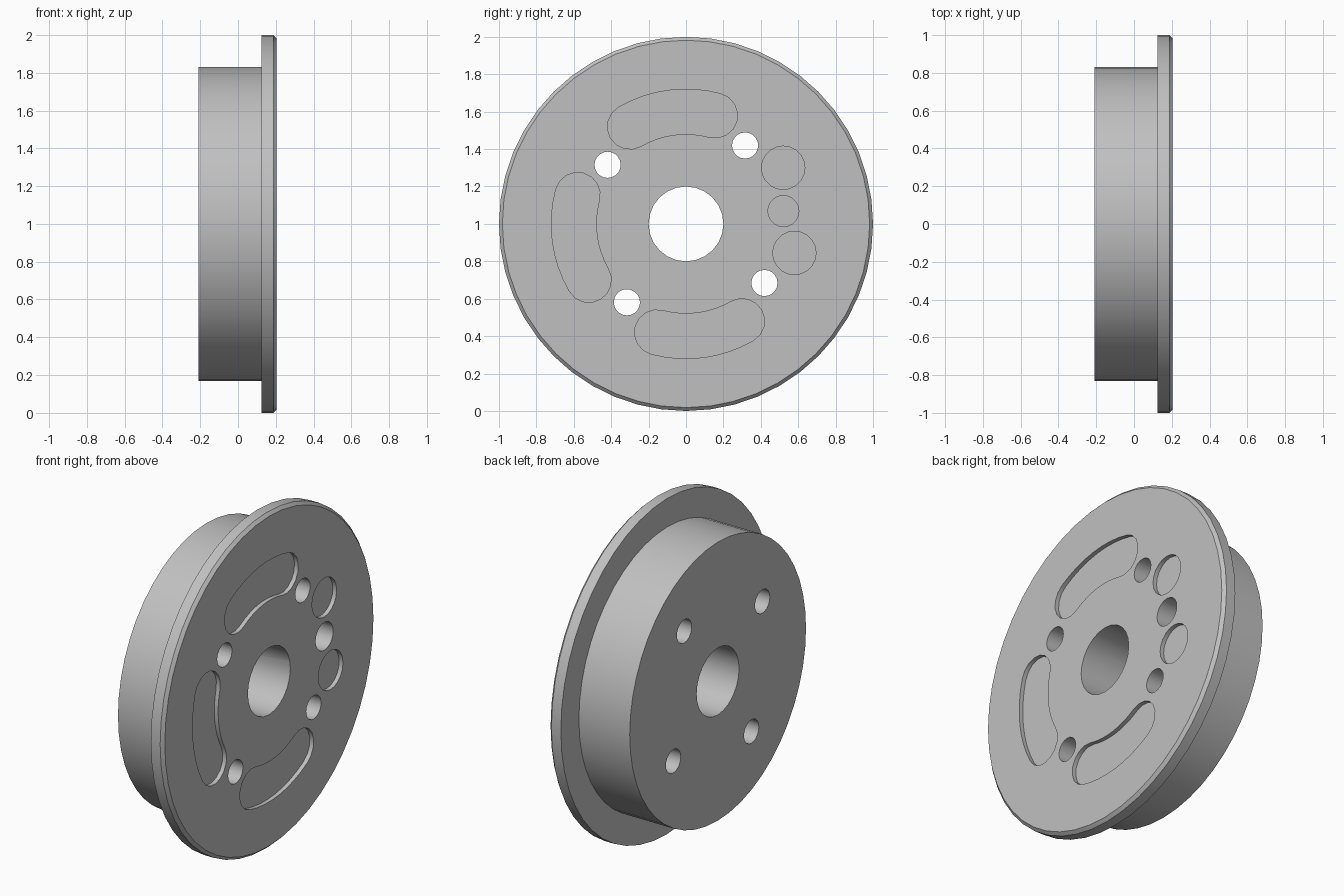
import bpy, bmesh
from math import sin, cos, radians, pi

cube = bpy.data.objects.get("Cube")
if cube:
    bpy.data.objects.remove(cube, do_unlink=True)

FRONT, BACK, STEP = 0.205, -0.21, 0.125
CZ = 1.0  # axis height

steel = bpy.data.materials.new("grey_steel")
steel.use_nodes = True
grey = (0.53, 0.53, 0.53, 1)
steel.diffuse_color = grey
steel.node_tree.nodes["Principled BSDF"].inputs["Base Color"].default_value = grey


def polar(radius, deg):
    a = radians(deg)
    return radius * cos(a), radius * sin(a)


def arc(cy, cz, radius, start, end, steps):
    """Points along an arc in the disc plane, ends included."""
    pts = []
    for i in range(steps + 1):
        dy, dz = polar(radius, start + (end - start) * i / steps)
        pts.append((cy + dy, cz + dz))
    return pts


def circle(radius, at_radius, deg, sides):
    cy, cz = polar(at_radius, deg)
    return arc(cy, cz, radius, 0, 360, sides)[:-1]


def slot(start, end, mid=0.6, half=0.12):
    """Curved slot with round ends."""
    a, b = polar(mid, start), polar(mid, end)
    return (arc(0, 0, mid + half, start, end, 8)
            + arc(*b, half, end, end + 180, 8)[1:]
            + arc(0, 0, mid - half, end, start, 8)[1:]
            + arc(*a, half, start + 180, start + 360, 8)[1:-1])


def prism(bm, outline, x0, x1):
    """Extrude a disc-plane outline along the axis."""
    low = [bm.verts.new((x0, y, z + CZ)) for y, z in outline]
    top = [bm.verts.new((x1, y, z + CZ)) for y, z in outline]
    bm.faces.new(low[::-1])
    bm.faces.new(top)
    n = len(outline)
    for i in range(n):
        j = (i + 1) % n
        bm.faces.new((low[i], low[j], top[j], top[i]))


def make_object(name, bm):
    bmesh.ops.recalc_face_normals(bm, faces=bm.faces)
    mesh = bpy.data.meshes.new(name)
    bm.to_mesh(mesh)
    bm.free()
    mesh.materials.append(steel)
    obj = bpy.data.objects.new(name, mesh)
    bpy.context.collection.objects.link(obj)
    return obj


# Flanged disc: stepped profile turned about the x axis
SIDES = 48
profile = [(BACK, 0.83), (STEP, 0.83), (STEP, 1.0), (FRONT - 0.018, 1.0), (FRONT, 0.982)]
bm = bmesh.new()
rings = [[bm.verts.new((x, r * cos(2 * pi * i / SIDES), CZ + r * sin(2 * pi * i / SIDES)))
          for i in range(SIDES)] for x, r in profile]
for a, b in zip(rings, rings[1:]):
    for i in range(SIDES):
        j = (i + 1) % SIDES
        bm.faces.new((a[i], a[j], b[j], b[i]))
bm.faces.new(rings[0])
bm.faces.new(rings[-1])
disc = make_object("flanged_disc", bm)

# Cutters: bore, bolt holes, blind pin hole, shallow pockets
bm = bmesh.new()
THROUGH, OUT, POCKET = BACK - 0.1, FRONT + 0.1, FRONT - 0.025
prism(bm, circle(0.2, 0, 0, 24), THROUGH, OUT)
for k in range(4):
    prism(bm, circle(0.07, 0.525, 53 + 90 * k, 20), THROUGH, OUT)
prism(bm, circle(0.083, 0.525, 7.5, 20), FRONT - 0.21, OUT)
for deg in (30, 345):
    prism(bm, circle(0.116, 0.6, deg, 20), POCKET, OUT)
for start in (75, 165, 255):
    prism(bm, slot(start, start + 45), POCKET, OUT)
cutter = make_object("hole_cutter", bm)
cutter.hide_render = True

# Cut the holes and drop the cutter
mod = disc.modifiers.new("holes", "BOOLEAN")
mod.operation = "DIFFERENCE"
mod.solver = "EXACT"
mod.object = cutter
bpy.ops.object.select_all(action="DESELECT")
bpy.context.view_layer.objects.active = disc
disc.select_set(True)
bpy.ops.object.modifier_apply(modifier=mod.name)
bpy.data.objects.remove(cutter, do_unlink=True)
bpy.ops.object.shade_smooth_by_angle(angle=radians(30))
